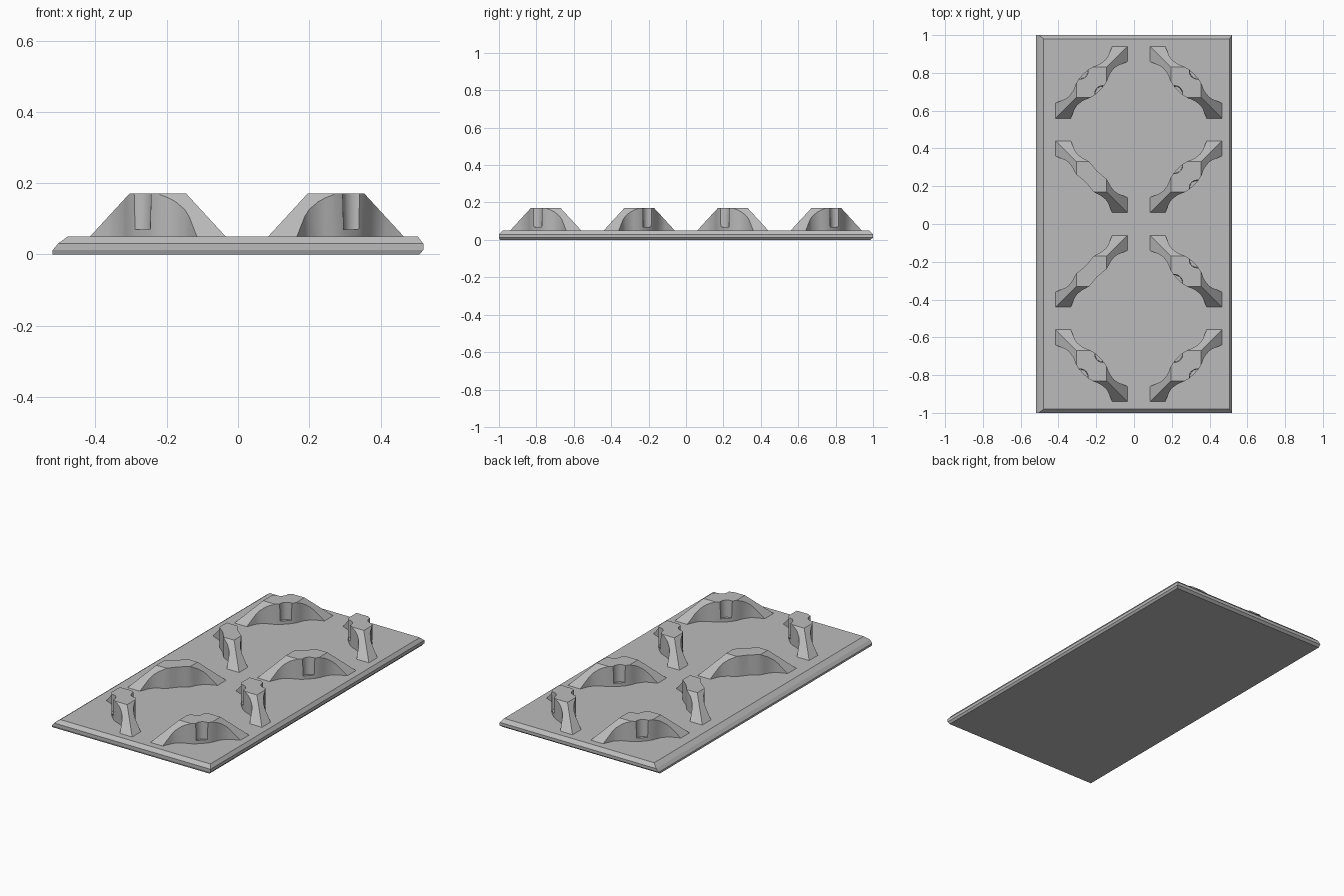
import bpy, bmesh, math
from mathutils import Matrix

cube = bpy.data.objects.get("Cube")
if cube:
    bpy.data.objects.remove(cube, do_unlink=True)

BASE_TOP, TOP = 0.05, 0.17

grey = bpy.data.materials.new("plain grey")
grey.use_nodes = True
grey.diffuse_color = (0.5, 0.5, 0.5, 1)
grey.node_tree.nodes["Principled BSDF"].inputs["Base Color"].default_value = (0.5, 0.5, 0.5, 1)


def make_object(name, mesh):
    ob = bpy.data.objects.new(name, mesh)
    bpy.context.collection.objects.link(ob)
    return ob


def finish(bm, name):
    bmesh.ops.recalc_face_normals(bm, faces=bm.faces)
    mesh = bpy.data.meshes.new(name)
    bm.to_mesh(mesh)
    bm.free()
    mesh.materials.append(grey)
    return mesh


def loft(rings, name):
    """Closed solid through a stack of equal-length rings."""
    bm = bmesh.new()
    loops = [[bm.verts.new(p) for p in ring] for ring in rings]
    for low, high in zip(loops, loops[1:]):
        for i in range(len(low)):
            j = (i + 1) % len(low)
            bm.faces.new((low[i], low[j], high[j], high[i]))
    bm.faces.new(loops[0])
    bm.faces.new(loops[-1])
    return finish(bm, name)


def cone(name, sides, r1, r2, z1, z2, centre=(0, 0)):
    bm = bmesh.new()
    place = Matrix.Translation((*centre, (z1 + z2) / 2))
    bmesh.ops.create_cone(bm, cap_ends=True, segments=sides, radius1=r1,
                          radius2=r2, depth=z2 - z1, matrix=place)
    return finish(bm, name)


# Base plate: chamfered slab, with a wider slope on one long side
def rectangle(x0, x1, y0, y1, z):
    return [(x0, y0, z), (x1, y0, z), (x1, y1, z), (x0, y1, z)]


make_object("base_plate", loft([
    rectangle(-0.52, 0.51, -0.995, 0.985, 0),
    rectangle(-0.52, 0.52, -1, 1, 0.012),
    rectangle(-0.505, 0.52, -1, 1, 0.03),
    rectangle(-0.478, 0.505, -0.98, 0.98, BASE_TOP)], "base_plate"))


# Ridge: waisted wall trimmed by a square pyramid, with a pocket on both sides
def ridge_mesh(name, bulge):
    half = [(0, 0.062), (0.035, 0.06), (0.064, 0.053), (0.085, 0.043),
            (0.106, 0.036), (0.138, 0.032), (0.16, 0.036), (0.212, 0.057), (0.32, 0.095)]
    half = [(u, min(v, bulge + 0.1 * u) if u < 0.1 else v) for u, v in half]
    side = [(-u, v) for u, v in reversed(half[1:])] + half
    outline = side + [(u, -v) for u, v in reversed(side)]
    wall = make_object(name, loft([[(u, v, z) for u, v in outline] for z in (0, 0.3)], name))
    cutters = [(cone("trim_helper", 4, 0.269, 0.113, BASE_TOP, TOP), 'INTERSECT')]
    for s in (-1, 1):
        cutters.append((cone("pocket_helper", 24, 0.038, 0.045, 0.07, 0.3, (0, s * 0.083)),
                        'DIFFERENCE'))
    helpers = []
    for mesh, operation in cutters:
        helper = make_object(mesh.name, mesh)
        helper.hide_render = True
        helpers.append(helper)
        mod = wall.modifiers.new(operation.lower(), 'BOOLEAN')
        mod.operation, mod.solver, mod.object = operation, 'EXACT', helper
    bpy.context.view_layer.update()
    result = bpy.data.meshes.new_from_object(
        wall.evaluated_get(bpy.context.evaluated_depsgraph_get()))
    for ob in helpers + [wall]:
        bpy.data.objects.remove(ob, do_unlink=True)
    result.name = name
    return result


wide = ridge_mesh("wide_ridge", 0.07)
slim = ridge_mesh("slim_ridge", 0.042)

# Ridges in two columns, turned alternately
ridges = []
for row in range(4):
    for col, x in enumerate((-0.225, 0.275)):
        thin = col == 0 and row in (1, 2)
        ob = make_object(f"ridge_{row + 1}_{'right' if col == 0 else 'left'}",
                         (slim if thin else wide).copy())
        ob.location = (x, 0.75 - 0.5 * row, 0)
        ob.rotation_euler.z = math.radians(45 if (row + col) % 2 == 0 else -45)
        ridges.append(ob)

bpy.ops.object.select_all(action='DESELECT')
for ob in ridges:
    ob.select_set(True)
bpy.context.view_layer.objects.active = ridges[0]
bpy.ops.object.shade_smooth_by_angle(angle=math.radians(30))
